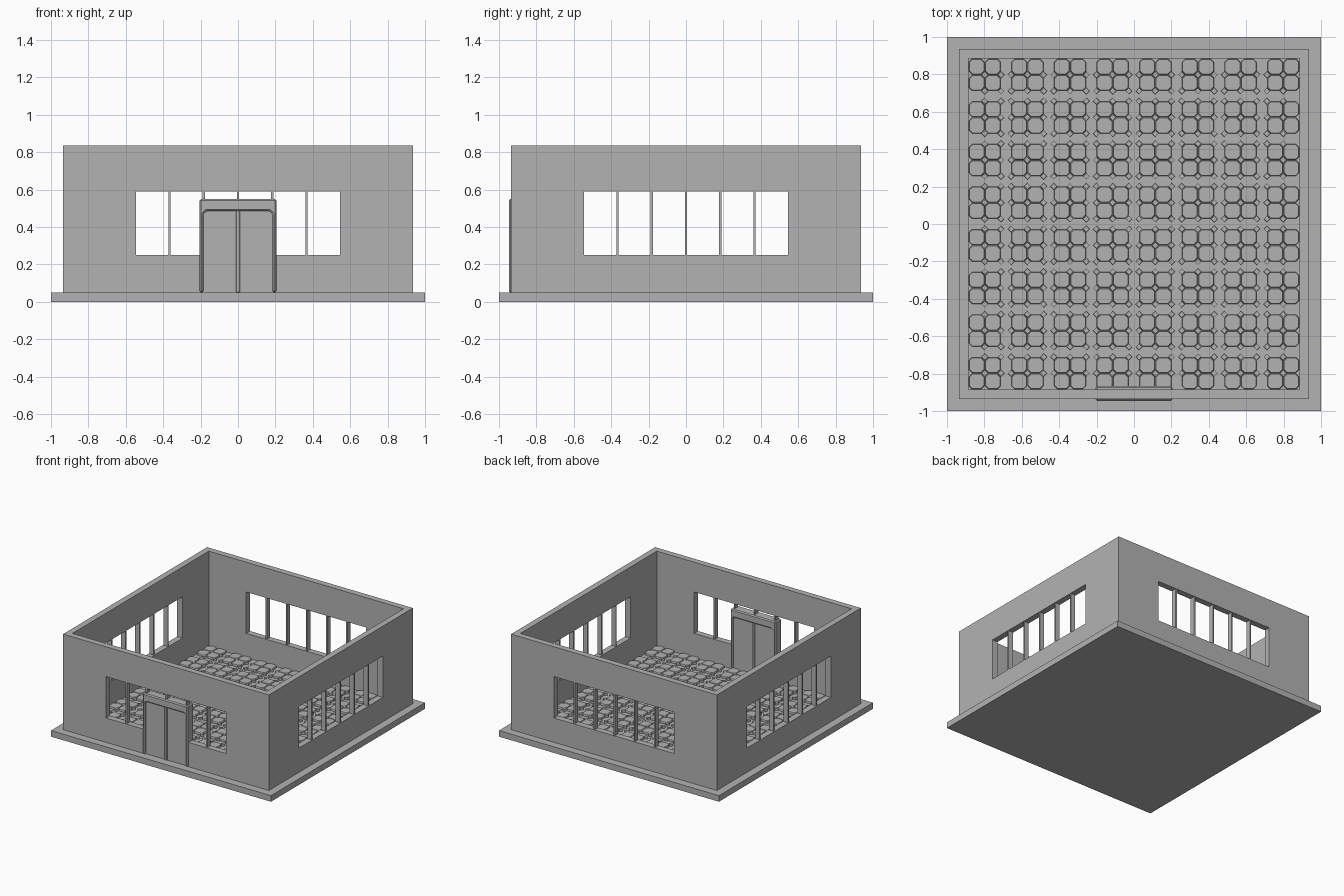
import bpy
import bmesh
from math import pi
from mathutils import Matrix, Vector

default = bpy.data.objects.get("Cube")
if default:
    bpy.data.objects.remove(default, do_unlink=True)

grey = bpy.data.materials.new("plain grey")
grey.use_nodes = True
grey.diffuse_color = (0.45, 0.45, 0.45, 1)
grey.node_tree.nodes["Principled BSDF"].inputs["Base Color"].default_value = grey.diffuse_color

BASE, TOP = 0.05, 0.835            # slab top and wall top
OUT, INN = 0.935, 0.885            # outer and inner wall faces
MID = (OUT + INN) / 2
SILL, HEAD, WIN = 0.25, 0.59, 0.545  # window opening
DOOR_W, DOOR_H = 0.205, 0.55


def finish(name, bm):
    bmesh.ops.recalc_face_normals(bm, faces=bm.faces[:])
    mesh = bpy.data.meshes.new(name)
    bm.to_mesh(mesh)
    bm.free()
    mesh.materials.append(grey)
    obj = bpy.data.objects.new(name, mesh)
    bpy.context.collection.objects.link(obj)
    return obj


def add_box(bm, x, y, z):
    """Box spanning the (low, high) ranges x, y and z."""
    centre = Vector([sum(r) / 2 for r in (x, y, z)])
    size = [r[1] - r[0] for r in (x, y, z)]
    m = Matrix.Translation(centre) @ Matrix.Diagonal((*size, 1))
    bmesh.ops.create_cube(bm, size=1, matrix=m)


def box(name, x, y, z):
    bm = bmesh.new()
    add_box(bm, x, y, z)
    return finish(name, bm)


def cut(target, *ranges):
    cutter = box("cutter", *ranges)
    cutter.hide_render = True
    mod = target.modifiers.new("cut", "BOOLEAN")
    mod.operation = "DIFFERENCE"
    mod.solver = "EXACT"
    mod.object = cutter
    bpy.context.view_layer.objects.active = target
    bpy.ops.object.modifier_apply(modifier=mod.name)
    bpy.data.objects.remove(cutter, do_unlink=True)


def bevel(obj, width):
    mod = obj.modifiers.new("bevel", "BEVEL")
    mod.width = width
    mod.segments = 1


# Base slab
box("base_slab", (-1, 1), (-1, 1), (0, BASE))

# Walls with a row of windows through each side and a doorway in front
walls = box("walls", (-OUT, OUT), (-OUT, OUT), (BASE, TOP))
cut(walls, (-INN, INN), (-INN, INN), (0, 1))
cut(walls, (-WIN, WIN), (-1, 1), (SILL, HEAD))
cut(walls, (-1, 1), (-WIN, WIN), (SILL, HEAD))
cut(walls, (-DOOR_W + 0.01, DOOR_W - 0.01), (-1, -0.8), (0, DOOR_H - 0.01))

# Window bars on the four sides; those over the door are short
for side, name in enumerate(("front", "left", "back", "right")):
    bm = bmesh.new()
    for i in range(-2, 3):
        x = i * 0.183
        low = DOOR_H - 0.01 if side == 0 and abs(i) < 2 else SILL
        add_box(bm, (x - 0.006, x + 0.006), (-MID - 0.02, -MID + 0.02), (low, HEAD))
    bmesh.ops.rotate(bm, verts=bm.verts[:], matrix=Matrix.Rotation(side * pi / 2, 3, "Z"))
    finish(name + "_window_bars", bm)

# Door frame: upside-down U with clipped inner corners
inner, lintel, clip = DOOR_W - 0.02, 0.485, 0.015
half = [(DOOR_W, BASE), (DOOR_W, DOOR_H)]
inside = [(inner, BASE), (inner, lintel - clip), (inner - clip, lintel)]
profile = (half + [(-x, z) for x, z in reversed(half)]
           + [(-x, z) for x, z in inside] + list(reversed(inside)))
bm = bmesh.new()
face = bm.faces.new([bm.verts.new((x, -0.947, z)) for x, z in profile])
ext = bmesh.ops.extrude_face_region(bm, geom=[face])
bmesh.ops.translate(bm, vec=(0, 0.08, 0),
                    verts=[v for v in ext["geom"] if isinstance(v, bmesh.types.BMVert)])
bevel(finish("door_frame", bm), 0.008)

# Two door leaves and the stile between them
for s, name in ((1, "left"), (-1, "right")):
    box(name + "_door_leaf", sorted((s * 0.003, s * (inner + 0.005))),
        (-0.93, -0.882), (BASE, lintel + 0.01))
bevel(box("door_stile", (-0.011, 0.011), (-0.94, -0.873), (BASE, lintel + 0.01)), 0.004)

# Floor tiles: groups of four octagons with small diamonds at their corners
PITCH, HALF, HEIGHT = 0.228, 0.0435, 0.015


def add_tile(bm, cx, cy, outline, slope):
    rings = []
    for z, k in ((BASE, 1), (BASE + HEIGHT * 0.7, 1), (BASE + HEIGHT, slope)):
        rings.append([bm.verts.new((cx + x * k, cy + y * k, z)) for x, y in outline])
    for low, high in zip(rings, rings[1:]):
        for i in range(len(outline)):
            j = (i + 1) % len(outline)
            bm.faces.new((low[i], low[j], high[j], high[i]))
    bm.faces.new(rings[-1])


r, c = 0.042, 0.024
octagon = [(r, -c), (r, c), (c, r), (-c, r), (-r, c), (-r, -c), (-c, -r), (c, -r)]
d = 0.018
diamond = [(d, 0), (0, d), (-d, 0), (0, -d)]
centres = [(i - 3.5) * PITCH for i in range(8)]
tiles, dots = bmesh.new(), bmesh.new()
for gx in centres:
    for gy in centres:
        for sx in (-1, 1):
            for sy in (-1, 1):
                add_tile(tiles, gx + sx * HALF, gy + sy * HALF, octagon, 0.93)
        for sx in (-1, 0, 1):
            for sy in (-1, 0, 1):
                x, y = gx + sx * HALF * 2, gy + sy * HALF * 2
                if max(abs(x), abs(y)) < INN - d:
                    add_tile(dots, x, y, diamond, 0.9)
finish("floor_octagon_tiles", tiles)
finish("floor_diamond_tiles", dots)
